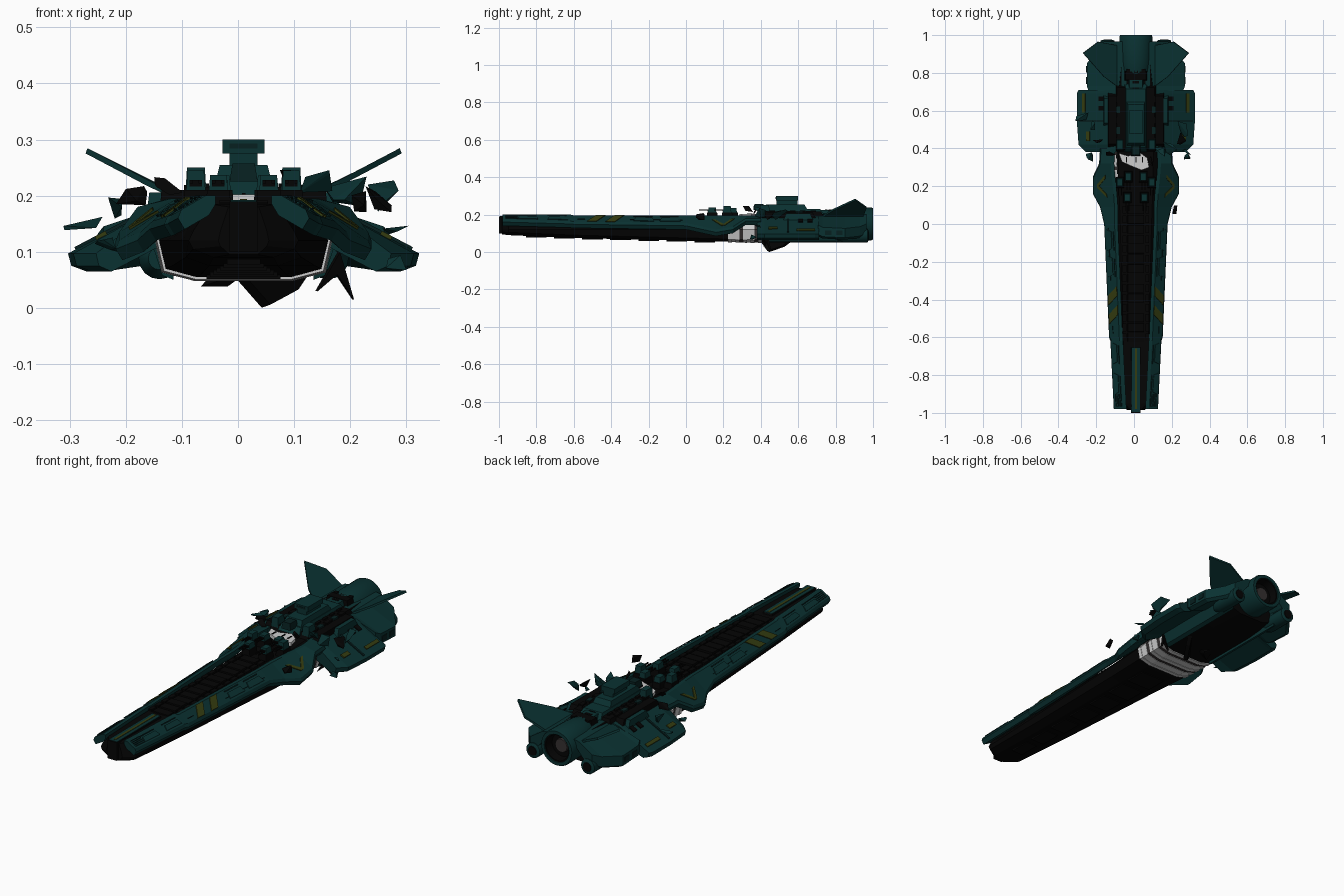
import bpy, bmesh, math, random
from mathutils import Vector

if "Cube" in bpy.data.objects:
    bpy.data.objects.remove(bpy.data.objects["Cube"], do_unlink=True)
random.seed(4)
AX = 0.01  # centreline of the hull


def material(name, r, g, b):
    m = bpy.data.materials.new(name)
    m.use_nodes = True
    m.diffuse_color = (r, g, b, 1)
    m.node_tree.nodes["Principled BSDF"].inputs["Base Color"].default_value = (r, g, b, 1)
    return m


TEAL = material("dark teal", .003, .031, .031)
DEEP = material("shadow teal", .002, .014, .014)
BLACK = material("black hull", .0012, .0012, .0012)
OLIVE = material("olive marking", .035, .045, .005)
WHITE = material("white inner hull", .62, .62, .62)
GREY = material("grey metal", .035, .03, .03)


def finish(name, bm, mat):
    bmesh.ops.recalc_face_normals(bm, faces=bm.faces)
    me = bpy.data.meshes.new(name)
    bm.to_mesh(me)
    bm.free()
    me.materials.append(mat)
    ob = bpy.data.objects.new(name, me)
    bpy.context.collection.objects.link(ob)
    return ob


def loft(name, sections, mat):
    """Skin a row of equal-length point loops and cap both ends."""
    bm = bmesh.new()
    rows = [[bm.verts.new(p) for p in s] for s in sections]
    n = len(rows[0])
    for a, b in zip(rows, rows[1:]):
        for i in range(n):
            j = (i + 1) % n
            bm.faces.new((a[i], a[j], b[j], b[i]))
    bm.faces.new(rows[0])
    bm.faces.new(rows[-1])
    return finish(name, bm, mat)


def box(name, x, y, z, sx, sy, sz, mat, taper=1.0):
    """Box centred on x, y with its base at z; taper narrows the top."""
    def ring(h, k):
        return [(AX + x + i * sx * k / 2, y + j * sy * k / 2, h)
                for i, j in ((-1, -1), (1, -1), (1, 1), (-1, 1))]
    return loft(name, [ring(z, 1), ring(z + sz, taper)], mat)


def plate(name, pts, thick, mat):
    """Extrude a flat outline along its normal, centred on the outline."""
    v = [Vector(p) for p in pts]
    n = (v[1] - v[0]).cross(v[2] - v[0]).normalized() * thick / 2
    return loft(name, [[p - n for p in v], [p + n for p in v]], mat)


def lathe(name, x, z, prof, mat, sides=28):
    """Revolve (y, radius) pairs about a fore-aft axis."""
    rings = [[(AX + x + r * math.cos(a), y, z + r * math.sin(a))
              for a in (2 * math.pi * i / sides for i in range(sides))] for y, r in prof]
    ob = loft(name, rings, mat)
    bpy.ops.object.select_all(action='DESELECT')
    ob.select_set(True)
    bpy.context.view_layer.objects.active = ob
    bpy.ops.object.shade_smooth_by_angle(angle=.6)


def lerp(table, y):
    for a, b in zip(table, table[1:]):
        if y <= b[0]:
            t = (y - a[0]) / (b[0] - a[0])
            return [p + (q - p) * t for p, q in zip(a, b)]
    return list(table[-1])


# Side armour: y, inner half width, outer half width, lower edge
ARMOUR = [(-.98, .05, .117, .14), (-.62, .068, .135, .13), (-.6, .07, .142, .128),
          (0, .095, .168, .12), (.09, .095, .19, .1), (.16, .1, .228, .085),
          (.25, .11, .228, .1), (.32, .115, .195, .145), (.4, .11, .19, .145)]


def armour_ring(s, y, wi, wo, lo):
    top = .2 if y < -.6 else .195
    p = [(wi, top - .015), (wi, top), (wi + .018, top), (wo - .006, lo + .035),
         (wo, lo + .02), (wo - .012, lo), (wi + .012, top - .035)]
    return [(AX + s * x, y, z) for x, z in p]


def decal(name, s, corners, mat):
    """Thin plate on the sloping armour; corners are y and 0-1 down the slope."""
    pts = []
    for y, t in corners:
        r = armour_ring(s, *lerp(ARMOUR, y))
        pts.append(Vector(r[2]).lerp(Vector(r[3]), t) + Vector((s * .002, 0, .002)))
    plate(name, pts, .004, mat)


# Main hull: y, half width, bottom, top
HULL = [(-.985, .045, .095, .18), (-.95, .098, .09, .185), (-.6, .112, .075, .18),
        (0, .138, .06, .178), (.2, .15, .055, .178), (.4, .155, .052, .19),
        (.7, .15, .05, .2), (.88, .12, .055, .2)]


def hull_ring(y, w, lo, hi, grow=0.0):
    w += grow
    lo -= grow
    hi -= grow
    return [(AX + x, y, z) for x, z in ((-w * .55, lo), (w * .55, lo), (w * .92, lo + .015),
            (w, .12), (w * .9, .14), (w * .6, hi), (-w * .6, hi), (-w * .9, .14), (-w, .12),
            (-w * .92, lo + .015))]


loft("main_hull", [hull_ring(*h) for h in HULL], BLACK)
for i in range(9):
    y = .235 + i * .02
    loft("exposed_hull_band", [hull_ring(*lerp(HULL, y + d), .004 - .002 * (i % 2))
                               for d in (-.01, .01)], GREY if i in (3, 7) else WHITE)
for i in range(7):
    box("keel_panel", 0, -.8 + i * .15, lerp(HULL, -.8 + i * .15)[2] - .006,
        .06 + .012 * i, .11, .02, BLACK)

# Bow rail and prow
box("bow_rail", 0, -.825, .17, .05, .35, .02, BLACK, .97)
box("bow_rail_plate", 0, -.825, .188, .046, .34, .004, TEAL)
box("bow_rail_stripe", 0, -.82, .19, .012, .32, .004, OLIVE)
box("prow_cap", 0, -.985, .1, .05, .03, .09, BLACK)

# Deck fittings along the trench
for i in range(14):
    y = -.6 + i * .052
    box("deck_block", 0, y, .17, .09, .047, .016 + .003 * (i % 3), BLACK, .95)
    for s in (-1, 1):
        box("deck_rail_block", s * .06, y, .17, .02, .04, .018, BLACK)

for s in (-1, 1):
    # Long armour belts with panels and painted stripes
    loft("side_armour", [armour_ring(s, *a) for a in ARMOUR], TEAL)
    for y in (-.53, -.43):
        decal("diagonal_stripe", s, [(y, 1), (y + .05, 1), (y + .1, 0), (y + .05, 0)], OLIVE)
    for y, tip in ((.14, .19), (.24, .19)):
        decal("chevron_mark", s, [(y, .35), (y + .02, .35), (tip + .02, .8), (tip, .8)], OLIVE)
    for y in (-.9, -.74, -.28, -.14):
        decal("armour_panel", s, [(y, .85), (y + .11, .85), (y + .1, .35), (y + .01, .35)], TEAL)
        decal("panel_slot", s, [(y, .2), (y + .1, .2), (y + .1, .12), (y, .12)], DEEP)
    decal("armour_seam", s, [(-.58, .66), (-.54, .66), (-.54, .62), (-.58, .62)], DEEP)
    decal("armour_seam", s, [(-.3, .68), (-.02, .68), (-.02, .64), (-.3, .64)], DEEP)
    for i in range(5):
        decal("bow_groove", s, [(-.985 + .02, .1 + .17 * i), (-.9, .1 + .17 * i),
                                (-.9, .16 + .17 * i), (-.985 + .02, .16 + .17 * i)], DEEP)

    # Swept side pods
    def pod(y, k):
        p = [(.1, .195), (.15, .182), (.313 * k, .097), (.307 * k, .075), (.28 * k, .065), (.13, .12)]
        return [(AX + s * x, y, z) for x, z in p]
    loft("side_pod", [pod(.38, .84), pod(.42, .97), pod(.55, 1), pod(.69, 1), pod(.71, .97)], TEAL)

    def pod_plate(name, y0, y1, t0, t1, mat):
        a, b = Vector((AX + s * .15, 0, .184)), Vector((AX + s * .308, 0, .101))
        q = [a.lerp(b, t) for t in (t0, t1)]
        plate(name, [(q[0].x, y0, q[0].z), (q[1].x, y0, q[1].z),
                     (q[1].x, y1, q[1].z), (q[0].x, y1, q[0].z)], .007, mat)
    pod_plate("pod_stripe", .59, .69, .74, .84, OLIVE)
    pod_plate("pod_stripe", .44, .49, .6, .72, OLIVE)
    pod_plate("pod_seam", .54, .55, .0, .95, DEEP)
    for y in (.6, .65):
        pod_plate("pod_vent", y, y + .025, .1, .3, BLACK)
    box("pod_root", s * .125, .55, .17, .05, .3, .04, BLACK, .85)
    box("pod_shoulder", s * .15, .6, .17, .045, .16, .036, TEAL, .8)

    # Lower bilge plating and aft wings
    loft("bilge_plate", [[(AX + s * x, y, z) for x, z in ((.125, .05), (.145, .058), (.165, .12), (.12, .12))]
                         for y in (.42, .9)], TEAL)

    def wing(y, w, lo):
        return [(AX + s * x, y, z) for x, z in ((.05, .205), (.1, .195), (w, lo + .06), (w, lo + .01),
                                                (w - .02, lo), (.12, .12))]
    loft("aft_wing", [wing(.705, .25, .085), wing(.73, .26, .072), wing(.85, .26, .066),
                      wing(.93, .2, .075), wing(.965, .17, .09)], TEAL)
    for y in (.76, .82):
        box("aft_side_hatch", s * .259, y, .09, .008, .035, .025, DEEP)

    # Raised tail fin
    plate("tail_fin", [(AX + s * x, y, z) for x, y, z in
                       ((.06, .7, .17), (.17, .78, .222), (.28, .905, .28), (.2, .965, .238), (.07, .94, .175))], .01, TEAL)
    # Small thruster
    lathe("small_thruster", s * .15, .088, [(.8, .02), (.84, .037), (.97, .037), (.975, .028)], TEAL, 16)
    lathe("small_thruster_core", s * .15, .088, [(.97, .024), (.978, .022)], BLACK, 16)

    # Deck turrets
    for x, y in ((.045, .14), (.085, .22), (.04, .25)):
        box("turret_base", s * x, y, .175, .045, .06, .035, BLACK, .9)
        box("turret", s * x, y, .21, .034, .045, .026 + .2 * (x - .04), TEAL, .85)
        box("turret_slot", s * x, y - .021, .216, .022, .006, .012, BLACK)
        for d in (-.008, .008):
            box("turret_barrel", s * x + d, y - .04, .222, .006, .06, .006, BLACK)
    box("shoulder_block", s * .085, .42, .18, .04, .06, .07, TEAL, .8)

# Torn breach ahead of the superstructure
plate("breach_floor", [(AX + x, y, .192) for x, y in ((-.09, .375), (-.075, .33), (-.02, .305), (.03, .285),
                                                     (.07, .3), (.06, .35), (.02, .38), (-.04, .36))], .02, WHITE)
for x in (-.05, .0, .035):
    box("breach_rib", x, .34, .185, .006, .03, .02, BLACK)

# Superstructure and bridge tower
box("superstructure_base", 0, .56, .18, .22, .36, .035, BLACK, .9)
box("superstructure", 0, .56, .2, .12, .36, .03, TEAL, .86)
box("upper_deck", 0, .53, .225, .1, .24, .03, TEAL, .85)
box("bridge_neck", 0, .54, .25, .05, .11, .025, TEAL)
box("bridge", 0, .54, .275, .075, .12, .025, TEAL)
box("bridge_window", 0, .4795, .284, .05, .004, .009, DEEP)
box("forward_sensor", 0, .39, .225, .05, .06, .032, DEEP, .8)
box("aft_spine", 0, .72, .2, .08, .1, .025, TEAL, .85)
for i in range(5):
    for s in (-1, 1):
        box("deck_locker", s * .095, .44 + i * .055, .205, .022, .035, .014, DEEP if i % 2 else BLACK)
        box("deck_edge_block", s * .068, .46 + i * .055, .21, .012, .03, .012, BLACK)
for i in range(3):
    box("spine_vent", 0, .68 + i * .035, .223, .035, .014, .004, BLACK)
box("engine_saddle", 0, .785, .2, .12, .05, .028, BLACK, .9)

# Main engine with an open nozzle
lathe("main_engine", 0, .15, [(.72, .05), (.8, .08), (.87, .086), (.99, .088), (1, .084), (1, .068), (.93, .068)], TEAL)
lathe("engine_liner", 0, .15, [(.92, .06), (.92, .07), (.994, .07), (.994, .062), (.955, .056)], BLACK)
lathe("engine_core", 0, .15, [(.94, .036), (.965, .032)], GREY)
for a in (-.04, 0, .04):
    box("engine_collar_slot", a, .81, .222, .02, .02, .008, BLACK)


# Torn wreckage shards
def shard(x, y, z, sx, sy, sz, mat):
    bm = bmesh.new()
    for i in range(7):
        bm.verts.new((x + random.uniform(-sx, sx), y + random.uniform(-sy, sy), z + random.uniform(-sz, sz)))
    bmesh.ops.convex_hull(bm, input=bm.verts)
    for v in [v for v in bm.verts if not v.link_faces]:
        bm.verts.remove(v)
    finish("wreck_shard", bm, mat)


for x, y, z, sx, sy, sz, mat in (
        (-.28, .57, .15, .045, .03, .02, TEAL), (-.23, .53, .175, .03, .04, .025, TEAL),
        (.28, .38, .15, .025, .03, .02, TEAL), (.22, .07, .19, .02, .03, .02, BLACK),
        (.25, .45, .2, .025, .04, .03, BLACK), (.29, .36, .08, .03, .02, .014, TEAL),
        (.19, .4, .21, .04, .04, .03, TEAL), (-.19, .42, .2, .03, .03, .02, BLACK),
        (.14, .38, .23, .03, .03, .025, TEAL), (-.12, .36, .22, .03, .03, .02, BLACK),
        (.09, .33, .23, .02, .03, .02, BLACK), (-.24, .35, .12, .03, .03, .02, TEAL),
        (-.03, .5, .048, .05, .05, .014, BLACK), (.26, .5, .2, .03, .05, .03, TEAL)):
    shard(x, y, z, sx, sy, sz, mat)
plate("hanging_spike", [(0, .4, .06), (.05, .44, .003), (.1, .52, .03), (.12, .56, .06)], .02, BLACK)
plate("hanging_strut", [(.14, .42, .03), (.18, .43, .1), (.205, .45, .015), (.175, .43, .06)], .01, BLACK)
